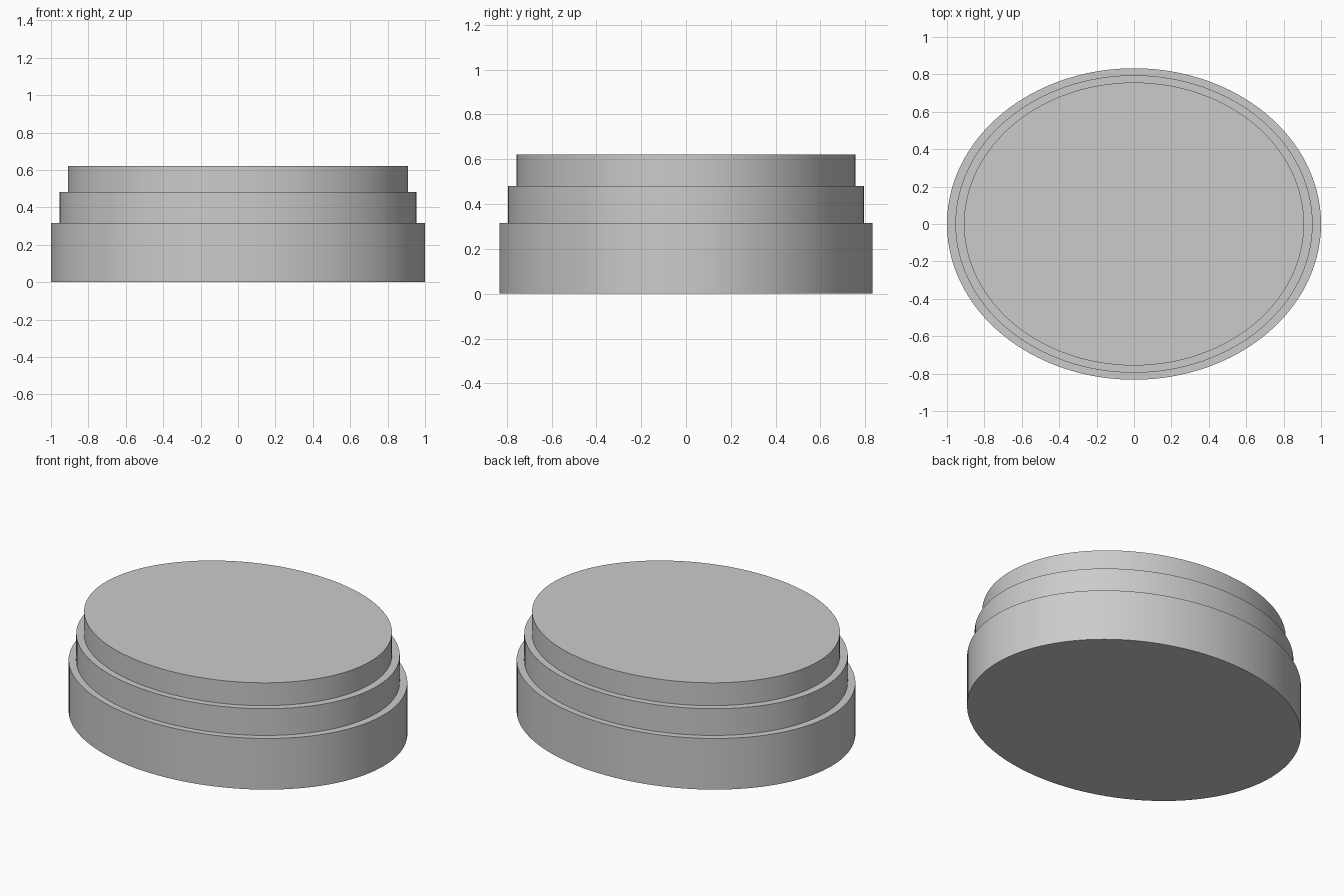
import bpy, bmesh, math

if "Cube" in bpy.data.objects:
    bpy.data.objects.remove(bpy.data.objects["Cube"])

SIDES = 128
DEPTH_RATIO = 0.8326  # oval: y half-width relative to x half-width

# Stepped side profile, bottom to top: (x half-width, z)
PROFILE = [
    (1.0, 0.0), (1.0, 0.316),        # wide bottom tier
    (0.955, 0.316), (0.955, 0.481),  # middle tier
    (0.909, 0.481), (0.909, 0.622),  # top tier
]

bm = bmesh.new()


def oval_ring(radius, z):
    angles = (2 * math.pi * i / SIDES for i in range(SIDES))
    return [bm.verts.new((radius * math.cos(a), radius * DEPTH_RATIO * math.sin(a), z))
            for a in angles]


rings = [oval_ring(r, z) for r, z in PROFILE]

# Walls and ledges between neighbouring rings
for low, high in zip(rings, rings[1:]):
    for i in range(SIDES):
        j = (i + 1) % SIDES
        bm.faces.new((low[i], low[j], high[j], high[i]))

# Flat underside and top
bm.faces.new(rings[0][::-1])
bm.faces.new(rings[-1])

mesh = bpy.data.meshes.new("stepped_oval_body")
bm.to_mesh(mesh)
bm.free()
body = bpy.data.objects.new("stepped_oval_body", mesh)
bpy.context.collection.objects.link(body)

# Smooth round walls with crisp steps
bpy.context.view_layer.objects.active = body
body.select_set(True)
bpy.ops.object.shade_smooth_by_angle(angle=math.radians(30))
